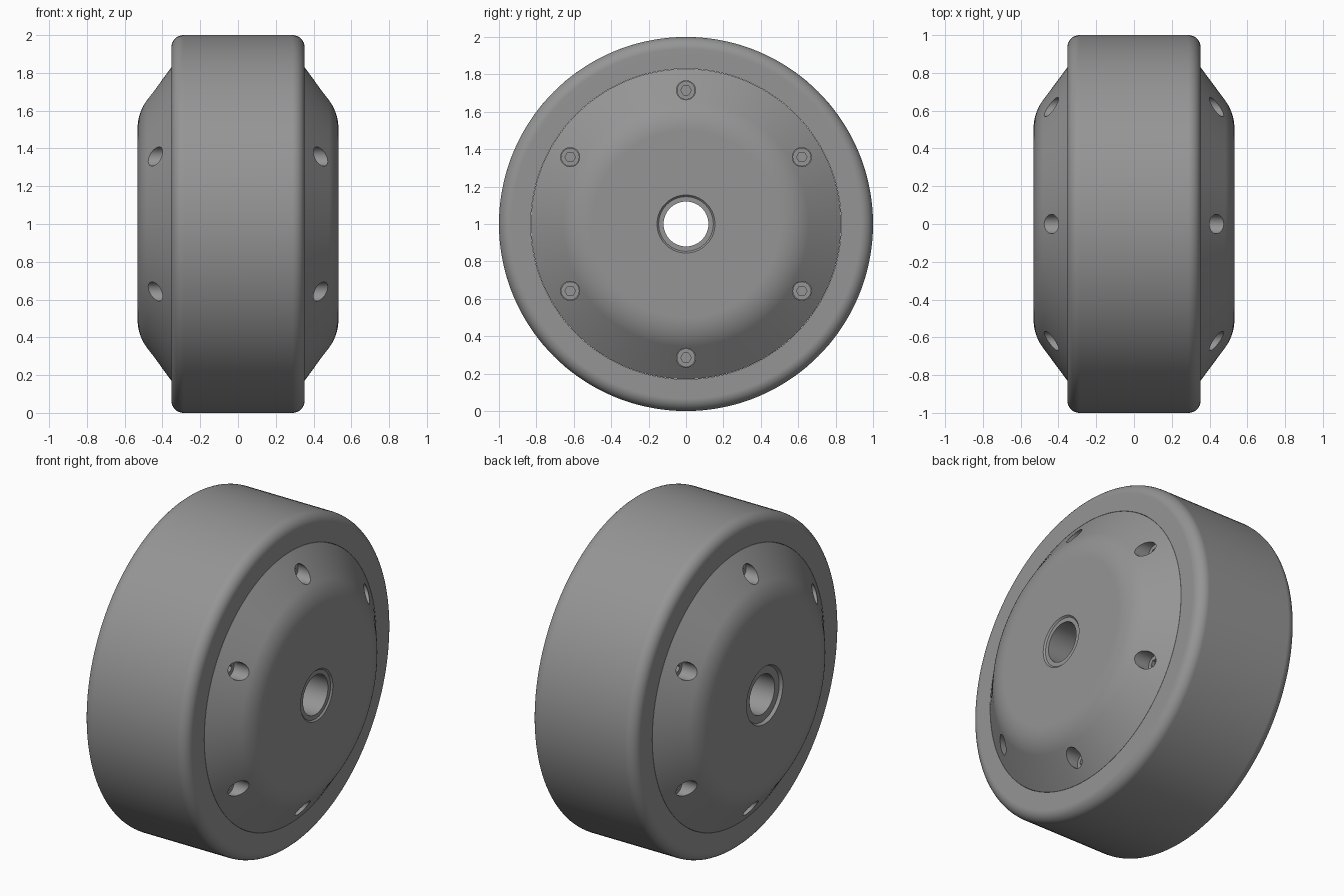
import bpy, bmesh
from math import sin, cos, pi, radians
from mathutils import Matrix

if "Cube" in bpy.data.objects:
    bpy.data.objects.remove(bpy.data.objects["Cube"])

CZ = 1.0      # axle height
SEG = 144

grey = bpy.data.materials.new("dark_grey")
grey.diffuse_color = (0.3, 0.3, 0.3, 1)
grey.use_nodes = True
grey.node_tree.nodes["Principled BSDF"].inputs["Base Color"].default_value = grey.diffuse_color


def arc(cx, cr, rad, a0, a1, n=8):
    """Arc points (x, r) in the profile plane, angles in degrees."""
    return [(cx + rad * cos(radians(a0 + (a1 - a0) * i / n)),
             cr + rad * sin(radians(a0 + (a1 - a0) * i / n))) for i in range(n + 1)]


def blend(p, c, q, n=10):
    """Smooth corner from p to q, pulled toward c."""
    pts = []
    for i in range(n + 1):
        t = i / n
        pts.append(tuple((1 - t) ** 2 * a + 2 * t * (1 - t) * b + t * t * d
                         for a, b, d in zip(p, c, q)))
    return pts


def lathe(name, profile, seg=SEG):
    """Revolve a closed (x, r) profile around the x axis."""
    bm = bmesh.new()
    rings = [[bm.verts.new((x, r * sin(2 * pi * k / seg), r * cos(2 * pi * k / seg)))
              for x, r in profile] for k in range(seg)]
    n = len(profile)
    for k in range(seg):
        a, b = rings[k], rings[(k + 1) % seg]
        for i in range(n):
            j = (i + 1) % n
            bm.faces.new((a[i], a[j], b[j], b[i]))
    return finish(name, bm)


def rods(name, places, radius, x0, x1, seg):
    """Cylinders along x at each (side, y, z), joined in one mesh."""
    bm = bmesh.new()
    for side, y, z in places:
        m = Matrix.Translation((side * (x0 + x1) / 2, y, z)) @ Matrix.Rotation(pi / 2, 4, 'Y')
        bmesh.ops.create_cone(bm, cap_ends=True, segments=seg, radius1=radius,
                              radius2=radius, depth=x1 - x0, matrix=m)
    return finish(name, bm)


def finish(name, bm):
    bmesh.ops.recalc_face_normals(bm, faces=bm.faces)
    me = bpy.data.meshes.new(name)
    bm.to_mesh(me)
    bm.free()
    me.materials.append(grey)
    ob = bpy.data.objects.new(name, me)
    ob.location.z = CZ
    bpy.context.collection.objects.link(ob)
    return ob


def cut(ob, cutter):
    cutter.hide_render = True
    cutter.hide_set(True)
    mod = ob.modifiers.new("cut", 'BOOLEAN')
    mod.operation = 'DIFFERENCE'
    mod.solver = 'EXACT'
    mod.object = cutter
    bpy.context.view_layer.objects.active = ob
    bpy.ops.object.modifier_apply(modifier=mod.name)
    bpy.data.objects.remove(cutter)


def smooth(ob):
    bpy.ops.object.select_all(action='DESELECT')
    ob.select_set(True)
    bpy.context.view_layer.objects.active = ob
    bpy.ops.object.shade_smooth_by_angle(angle=radians(30))
    mod = ob.modifiers.new("normals", 'WEIGHTED_NORMAL')
    mod.keep_sharp = True


# tyre with rounded shoulders
right = arc(0.288, 0.935, 0.065, 90, 0)
left = [(-x, r) for x, r in reversed(right)]
tyre = lathe("tyre", left + right + [(0.353, 0.83), (-0.353, 0.83)])

# hub: domed both sides, bored through, with a different recess on each end
side = blend((0.532, 0.50), (0.532, 0.587), (0.482, 0.655)) + [(0.353, 0.829)]
hub_profile = ([(-0.514, 0.12), (-0.514, 0.165), (-0.532, 0.175)]
               + [(-x, r) for x, r in side] + side[::-1]
               + [(0.532, 0.155), (0.523, 0.146), (0.523, 0.12)])
hub = lathe("hub", hub_profile)

# six screw holes on each side
places = [(s, 0.715 * sin(k * pi / 3), 0.715 * cos(k * pi / 3))
          for s in (1, -1) for k in range(6)]
cut(hub, rods("hole_cutter", places, 0.051, 0.345, 0.60, 32))

# socket head screws sitting in the holes
screws = rods("screws", places, 0.049, 0.33, 0.372, 32)
cut(screws, rods("socket_cutter", places, 0.028, 0.352, 0.40, 6))

for ob in (tyre, hub, screws):
    smooth(ob)
